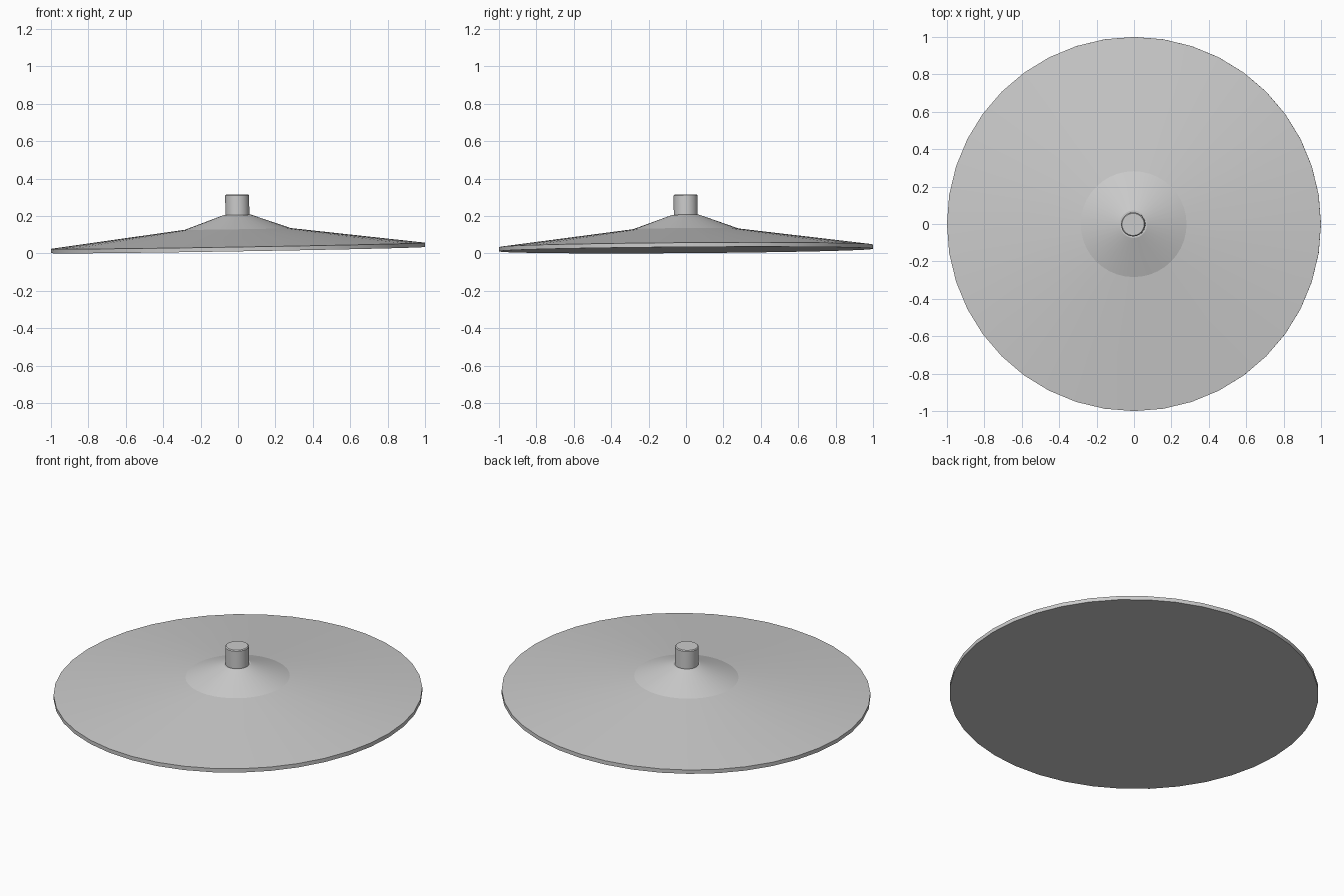
import bpy, bmesh, math

if "Cube" in bpy.data.objects:
    bpy.data.objects.remove(bpy.data.objects["Cube"])

SIDES = 40
TILT = (0.007, -0.0165, 0)   # slight lean of the whole cymbal
LIFT = 0.0178                # brings the lowest rim point to z = 0


def lathe(name, profile):
    """Closed solid of revolution from (radius, height) points."""
    bm = bmesh.new()
    rings = []
    for r, z in profile:
        rings.append([bm.verts.new((r * math.cos(2 * math.pi * i / SIDES),
                                    r * math.sin(2 * math.pi * i / SIDES), z))
                      for i in range(SIDES)])
    for a, b in zip(rings, rings[1:]):
        for i in range(SIDES):
            j = (i + 1) % SIDES
            bm.faces.new((a[i], a[j], b[j], b[i]))
    bm.faces.new(rings[0][::-1])
    bm.faces.new(rings[-1])
    mesh = bpy.data.meshes.new(name)
    bm.to_mesh(mesh)
    bm.free()
    ob = bpy.data.objects.new(name, mesh)
    bpy.context.collection.objects.link(ob)
    ob.rotation_euler = TILT
    ob.location.z = LIFT
    bpy.ops.object.select_all(action='DESELECT')
    ob.select_set(True)
    bpy.context.view_layer.objects.active = ob
    bpy.ops.object.shade_smooth_by_angle(angle=math.radians(10))
    return ob


# Cymbal plate: flat underside, thin rim, shallow bow and raised bell
lathe("cymbal_plate", [(1.0, 0), (1.0, 0.023), (0.283, 0.113), (0.073, 0.188)])

# Mounting stub on top of the bell
lathe("mounting_stub", [(0.064, 0.18), (0.064, 0.292), (0.059, 0.297)])
